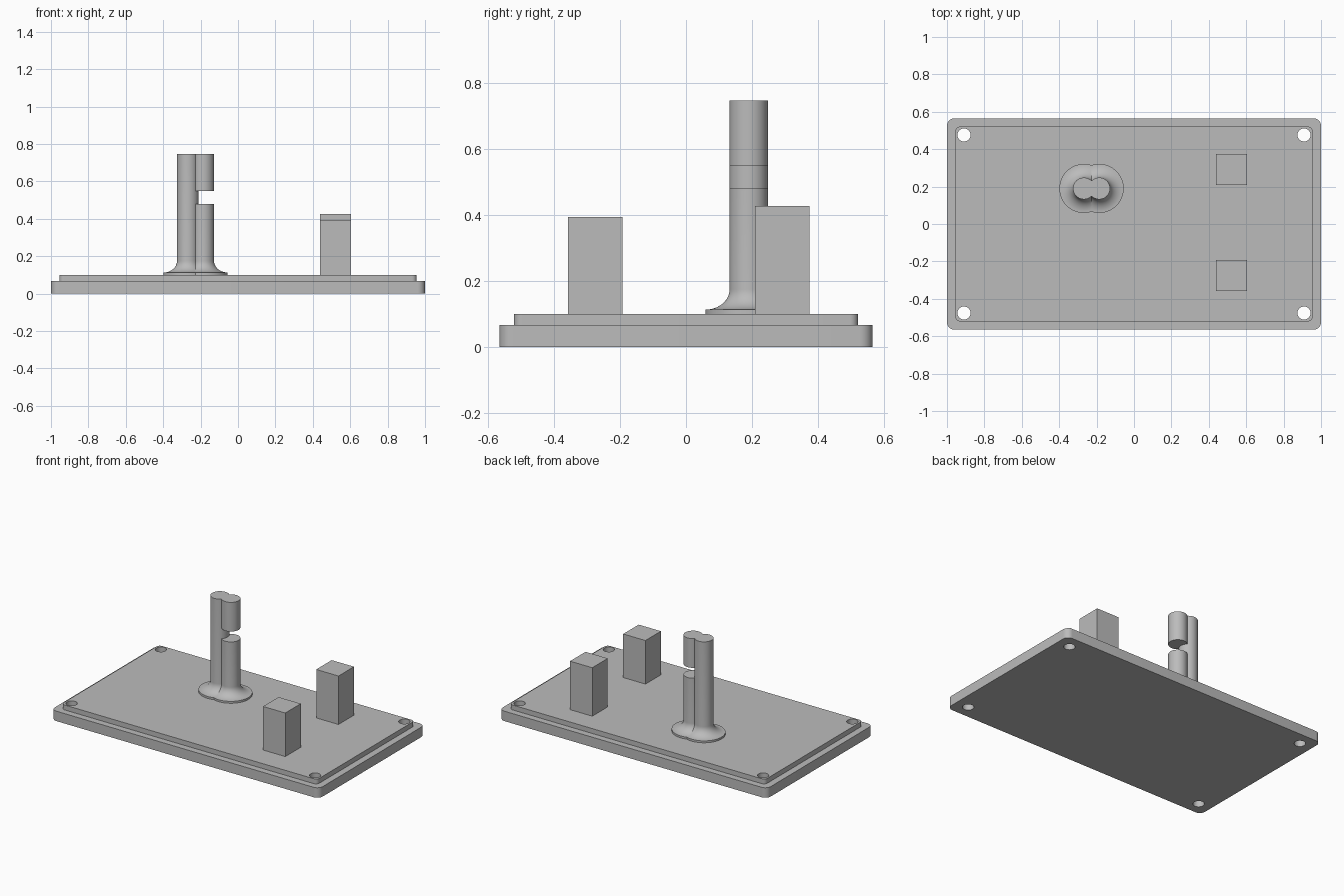
import bpy, bmesh, math

if "Cube" in bpy.data.objects:
    bpy.data.objects.remove(bpy.data.objects["Cube"])

grey = bpy.data.materials.new("plain grey")
grey.diffuse_color = (0.5, 0.5, 0.5, 1)
grey.use_nodes = True
grey.node_tree.nodes["Principled BSDF"].inputs["Base Color"].default_value = grey.diffuse_color


def make_object(name, bm):
    bmesh.ops.recalc_face_normals(bm, faces=bm.faces)
    mesh = bpy.data.meshes.new(name)
    bm.to_mesh(mesh)
    bm.free()
    mesh.materials.append(grey)
    ob = bpy.data.objects.new(name, mesh)
    bpy.context.collection.objects.link(ob)
    return ob


def prism(name, outline, z0, z1):
    bm = bmesh.new()
    face = bm.faces.new([bm.verts.new((x, y, z0)) for x, y in outline])
    top = bmesh.ops.extrude_face_region(bm, geom=[face])["geom"]
    for v in top:
        if isinstance(v, bmesh.types.BMVert):
            v.co.z = z1
    return make_object(name, bm)


def rounded_rect(hx, hy, r, n=8):
    pts = []
    for k, (sx, sy) in enumerate([(1, 1), (-1, 1), (-1, -1), (1, -1)]):
        for i in range(n + 1):
            a = (k + i / n) * math.pi / 2
            pts.append((sx * (hx - r) + r * math.cos(a), sy * (hy - r) + r * math.sin(a)))
    return pts


def circle(cx, cy, r, n=32):
    return [(cx + r * math.cos(2 * math.pi * i / n), cy + r * math.sin(2 * math.pi * i / n))
            for i in range(n)]


def lathe(name, cx, cy, profile, n=64):
    # rings of (radius, height), capped at both ends
    bm = bmesh.new()
    rings = [[bm.verts.new((x, y, z)) for x, y in circle(cx, cy, r, n)] for r, z in profile]
    for a, b in zip(rings, rings[1:]):
        for i in range(n):
            j = (i + 1) % n
            bm.faces.new((a[i], a[j], b[j], b[i]))
    bm.faces.new(rings[0])
    bm.faces.new(rings[-1])
    return make_object(name, bm)


def combine(ob, other, operation):
    bpy.context.view_layer.objects.active = ob
    mod = ob.modifiers.new("combine", "BOOLEAN")
    mod.operation, mod.object, mod.solver = operation, other, "EXACT"
    bpy.ops.object.modifier_apply(modifier=mod.name)
    bpy.data.objects.remove(other)


def smooth(ob, degrees):
    bpy.ops.object.select_all(action="DESELECT")
    ob.select_set(True)
    bpy.context.view_layer.objects.active = ob
    bpy.ops.object.shade_smooth_by_angle(angle=math.radians(degrees))


# Stepped base plate with four through holes
plate = prism("base_plate", rounded_rect(1.0, 0.565, 0.04), 0, 0.067)
combine(plate, prism("raised_step", rounded_rect(0.955, 0.521, 0.025), 0.03, 0.10), "UNION")
for sx in (-1, 1):
    for sy in (-1, 1):
        hole = prism("hole_cutter", circle(sx * 0.909, sy * 0.476, 0.035), -0.1, 0.2)
        combine(plate, hole, "DIFFERENCE")
smooth(plate, 30)

# Twin column: flared foot, full-height left post, right post with a gap
R, FOOT, Y, X_LEFT, X_RIGHT, TOP = 0.058, 0.131, 0.19, -0.268, -0.186, 0.747
flare = [(FOOT, 0.10), (FOOT, 0.113)]
for i in range(1, 13):
    a = i / 12 * math.pi / 2
    flare.append((FOOT - (FOOT - R) * math.sin(a), 0.175 - 0.062 * math.cos(a)))
# the concave sweep is tangent to the foot at the bottom and the post at the top
flare = flare[:2] + [(FOOT - (FOOT - R) * math.sin(i / 12 * math.pi / 2),
                      0.113 + 0.062 * (1 - math.cos(i / 12 * math.pi / 2))) for i in range(1, 13)]
column = lathe("twin_column", X_LEFT, Y, flare + [(R, TOP)])
combine(column, lathe("right_post_lower", X_RIGHT, Y, flare + [(R, 0.48)]), "UNION")
combine(column, lathe("right_post_upper", X_RIGHT, Y, [(R, 0.55), (R, TOP)]), "UNION")
smooth(column, 30)

# Two square blocks of different height
for name, y0, y1, top in (("front_block", -0.358, -0.193, 0.394),
                          ("back_block", 0.209, 0.374, 0.427)):
    prism(name, [(0.438, y0), (0.604, y0), (0.604, y1), (0.438, y1)], 0.10, top)
